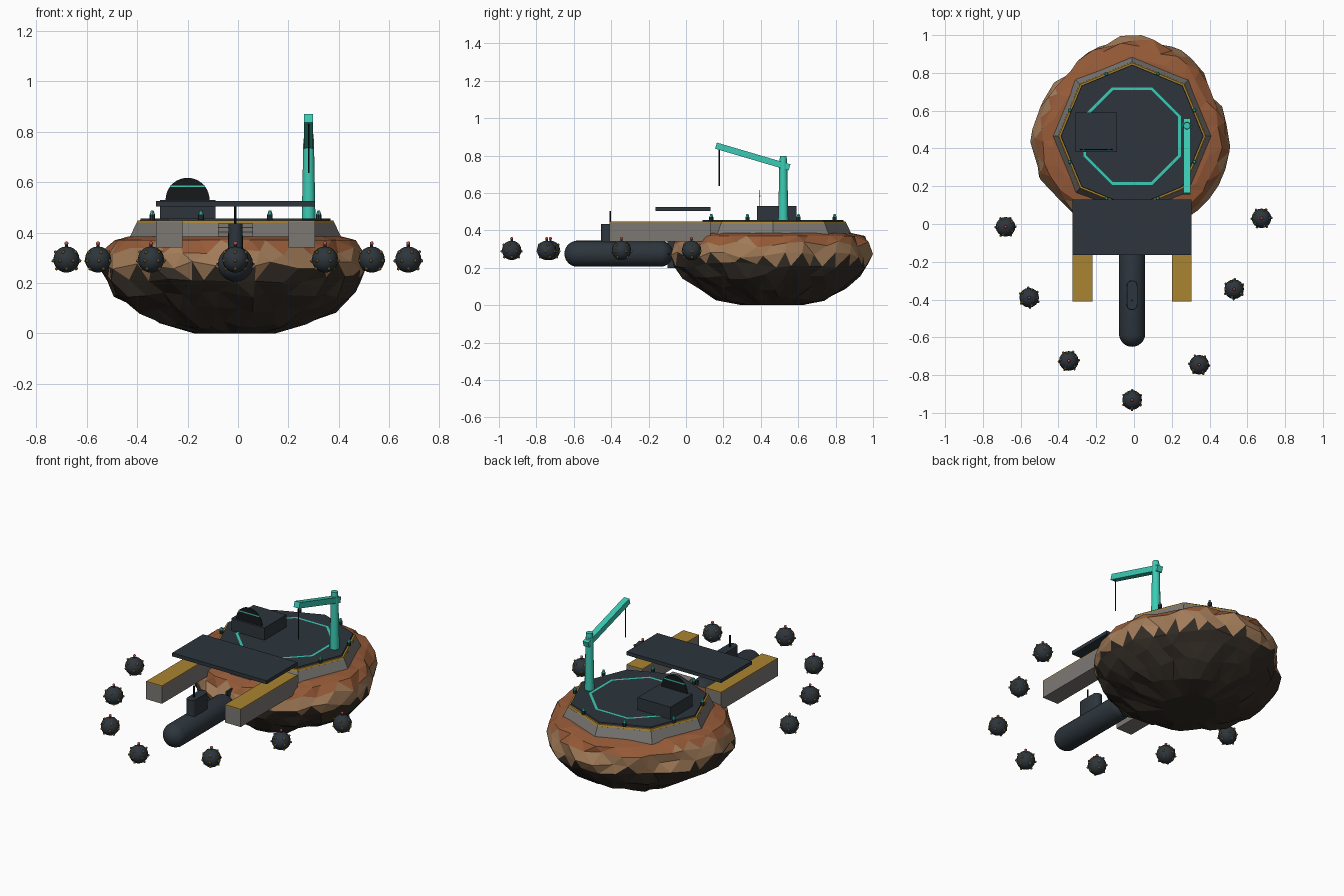
import bpy, bmesh, math, random
from mathutils import Vector, Matrix

if "Cube" in bpy.data.objects:
    bpy.data.objects.remove(bpy.data.objects["Cube"])
random.seed(7)
CX, CY = -0.01, 0.465   # island centre


def material(name, r, g, b):
    m = bpy.data.materials.new(name)
    m.use_nodes = True
    m.diffuse_color = (r, g, b, 1)
    m.node_tree.nodes["Principled BSDF"].inputs["Base Color"].default_value = (r, g, b, 1)
    return m


SLATE = material("dark slate", .026, .036, .046)
TEAL = material("teal", .045, .60, .46)
RUST = material("rust rock", .31, .105, .04)
TAN = material("tan rock", .36, .20, .10)
BROWN = material("dark brown rock", .034, .026, .019)
GREY = material("concrete grey", .20, .19, .175)
YELLOW = material("safety yellow", .40, .23, .03)
RED = material("signal red", .52, .08, .06)
BLACK = material("black", .008, .009, .010)


def finish(name, bm, *mats, smooth=False):
    bmesh.ops.recalc_face_normals(bm, faces=bm.faces)
    mesh = bpy.data.meshes.new(name)
    bm.to_mesh(mesh)
    bm.free()
    for m in mats:
        mesh.materials.append(m)
    ob = bpy.data.objects.new(name, mesh)
    bpy.context.collection.objects.link(ob)
    if smooth:
        bpy.ops.object.select_all(action='DESELECT')
        ob.select_set(True)
        bpy.context.view_layer.objects.active = ob
        bpy.ops.object.shade_smooth_by_angle(angle=math.radians(40))
    return ob


def box(name, mat, x, y, z):
    """Box from (low, high) pairs."""
    bm = bmesh.new()
    bmesh.ops.create_cube(bm, size=1)
    for v in bm.verts:
        v.co = [(a + b) / 2 + (b - a) * c for (a, b), c in zip((x, y, z), v.co)]
    return finish(name, bm, mat)


def tube(name, mat, start, end, r1, r2=None, sides=12, turn=0, smooth=True):
    """Cylinder or cone between two points."""
    a, b = Vector(start), Vector(end)
    bm = bmesh.new()
    rot = (b - a).to_track_quat('Z', 'Y').to_matrix().to_4x4()
    bmesh.ops.create_cone(bm, cap_ends=True, segments=sides, radius1=r1,
                          radius2=r1 if r2 is None else r2, depth=(b - a).length,
                          matrix=Matrix.Translation((a + b) / 2) @ rot @ Matrix.Rotation(turn, 4, 'Z'))
    return finish(name, bm, mat, smooth=smooth)


def octagon(name, mat, z0, z1, r0, r1):
    return tube(name, mat, (CX, CY, z0), (CX, CY, z1), r0, r1, sides=8, smooth=False)


# Rock island: jittered rings, coloured by height
outline = [.525, .48, .52, .525, .535, .505, .485, .515,
           .54, .54, .51, .53, .545, .54, .52, .53]
profile = [(0, .30), (.035, .56), (.09, .74), (.155, .88), (.215, .97),
           (.27, .99), (.325, .965), (.37, .90), (.385, .78)]
N = 32
bm = bmesh.new()
rings = []
for level, (z, f) in enumerate(profile):
    ring = []
    for i in range(N):
        r = (outline[i // 2] + outline[(i + 1) // 2 % 16]) / 2
        r *= f * random.uniform(.965, 1.035)
        a = math.tau * (i + .5 * (level % 2) + random.uniform(-.25, .25)) / N
        dz = random.uniform(-.016, .016) if 0 < level < 7 else 0
        ring.append(bm.verts.new((CX + r * math.cos(a), CY + r * math.sin(a), z + dz)))
    rings.append(ring)
for level, (low, high) in enumerate(zip(rings, rings[1:])):
    for i in range(N):
        j = (i + 1) % N
        if level % 2:
            tris = (low[i], high[j], high[i]), (low[i], low[j], high[j])
        else:
            tris = (low[i], low[j], high[i]), (low[j], high[j], high[i])
        for t in tris:
            bm.faces.new(t)
bm.faces.new(rings[0])
bm.faces.new(rings[-1])
for face in bm.faces:
    h = face.calc_center_median().z + random.uniform(-.015, .015)
    face.material_index = 0 if h < .24 else 1 if h < .335 else 2
finish("rock_island", bm, BROWN, TAN, RUST)

# Octagonal base and deck
octagon("concrete_rim", GREY, .37, .437, .425, .393)
octagon("yellow_edge", YELLOW, .436, .448, .393, .388)
octagon("deck", SLATE, .447, .456, .378, .376)

# Painted ring on the deck
bm = bmesh.new()
loops = [[bm.verts.new((CX + r * math.cos(math.tau * (k + .5) / 8),
                        CY + r * math.sin(math.tau * (k + .5) / 8), .459)) for k in range(8)]
         for r in (.264, .279)]
for k in range(8):
    j = (k + 1) % 8
    bm.faces.new((loops[0][k], loops[1][k], loops[1][j], loops[0][j]))
finish("deck_ring", bm, TEAL)

# Deck lamps
for k in range(8):
    a = math.tau * (k + .5) / 8
    x, y = CX + .357 * math.cos(a), CY + .357 * math.sin(a)
    tube("lamp_post", SLATE, (x, y, .45), (x, y, .472), .011, sides=8)
    tube("lamp_cap", TEAL, (x, y, .472), (x, y, .488), .010, .005, sides=8)

# Control hut with upright half-disc screen
box("hut", SLATE, (-.31, -.09), (.38, .59), (.455, .53))
bm = bmesh.new()
arc = [bm.verts.new((-.2 + .087 * math.cos(math.pi * k / 20), .392,
                     .53 + .087 * math.sin(math.pi * k / 20))) for k in range(21)]
disc = bm.faces.new(arc)
ext = bmesh.ops.extrude_face_region(bm, geom=[disc])
bmesh.ops.translate(bm, vec=(0, .004, 0), verts=[v for v in ext["geom"] if isinstance(v, bmesh.types.BMVert)])
finish("hut_screen", bm, BLACK)
box("screen_stripe", TEAL, (-.269, -.131), (.390, .398), (.580, .587))

# Crane
tube("crane_mast", TEAL, (.28, .52, .455), (.28, .52, .77), .027, .021)
tube("crane_cap", TEAL, (.28, .52, .76), (.28, .52, .797), .020, .018)
boom = box("crane_boom", TEAL, (-.018, .018), (-.205, .205), (-.017, .017))
boom.location = (.28, .357, .795)
boom.rotation_euler.x = -math.atan2(.118, .40)
tube("crane_cable", BLACK, (.28, .178, .84), (.28, .178, .637), .003, sides=6)

# Dock: two piers, raised roof plate, gate between
for x0, x1 in ((-.325, -.22), (.20, .305)):
    box("pier", GREY, (x0, x1), (-.41, .13), (.34, .442))
    box("pier_top", YELLOW, (x0, x1), (-.41, .13), (.442, .448))
box("dock_roof", SLATE, (-.325, .305), (-.163, .13), (.504, .525))
box("dock_gate", GREY, (-.08, .06), (.04, .13), (.385, .436))
for z in (.40, .418):
    box("gate_slat", SLATE, (-.08, .06), (.036, .041), (z, z + .004))


# Capsule made by stretching a sphere
def capsule(name, mat, centre, radius, half, axis, scale=(1, 1, 1)):
    bm = bmesh.new()
    turn = Matrix.Rotation(math.pi / 2, 4, 'X') if axis == 1 else Matrix()
    bmesh.ops.create_uvsphere(bm, u_segments=24, v_segments=13, radius=radius, matrix=turn)
    for v in bm.verts:
        v.co[axis] += math.copysign(half, v.co[axis])
        v.co = Vector(centre) + Vector([c * s for c, s in zip(v.co, scale)])
    return finish(name, bm, mat, smooth=True)


# Submarine
capsule("sub_hull", SLATE, (CX, -.36, .275), .07, .22, 1)
bm = bmesh.new()
bmesh.ops.create_cone(bm, cap_ends=True, segments=24, radius1=.03, radius2=.028, depth=.11)
for v in bm.verts:
    v.co.y += math.copysign(.049, v.co.y) if abs(v.co.y) > .001 else 0
    v.co += Vector((CX, -.377, .38))
finish("sub_tower", bm, SLATE, smooth=True)
tube("periscope", BLACK, (CX, -.405, .43), (CX, -.405, .503), .005, sides=8)
box("tail_fin_upright", SLATE, (CX - .005, CX + .005), (-.10, -.03), (.20, .35))
box("tail_fin_flat", SLATE, (CX - .075, CX + .075), (-.10, -.03), (.27, .28))

# Floating mines with studs
mines = [(-.68, -.015), (-.555, -.39), (-.345, -.725), (CX, -.932),
         (.345, -.745), (.53, -.345), (.675, .03)]
for x, y in mines:
    c = Vector((x, y, .293))
    bm = bmesh.new()
    bmesh.ops.create_uvsphere(bm, u_segments=16, v_segments=10, radius=.052,
                              matrix=Matrix.Translation(c))
    finish("mine_body", bm, SLATE, smooth=True)
    bm = bmesh.new()
    heading = math.atan2(y, x)
    for pitch, count in ((-.75, 4), (-.1, 6), (.6, 5)):
        for k in range(count):
            a = heading + math.tau * k / count
            d = Vector((math.cos(a) * math.cos(pitch), math.sin(a) * math.cos(pitch), math.sin(pitch)))
            bmesh.ops.create_icosphere(bm, subdivisions=1, radius=.0075,
                                       matrix=Matrix.Translation(c + d * .053))
    finish("mine_studs", bm, YELLOW)
    tube("mine_stalk", SLATE, c + Vector((0, 0, .05)), c + Vector((0, 0, .062)), .006, sides=8)
    bm = bmesh.new()
    bmesh.ops.create_icosphere(bm, subdivisions=2, radius=.008,
                               matrix=Matrix.Translation(c + Vector((0, 0, .064))))
    finish("mine_light", bm, RED, smooth=True)
